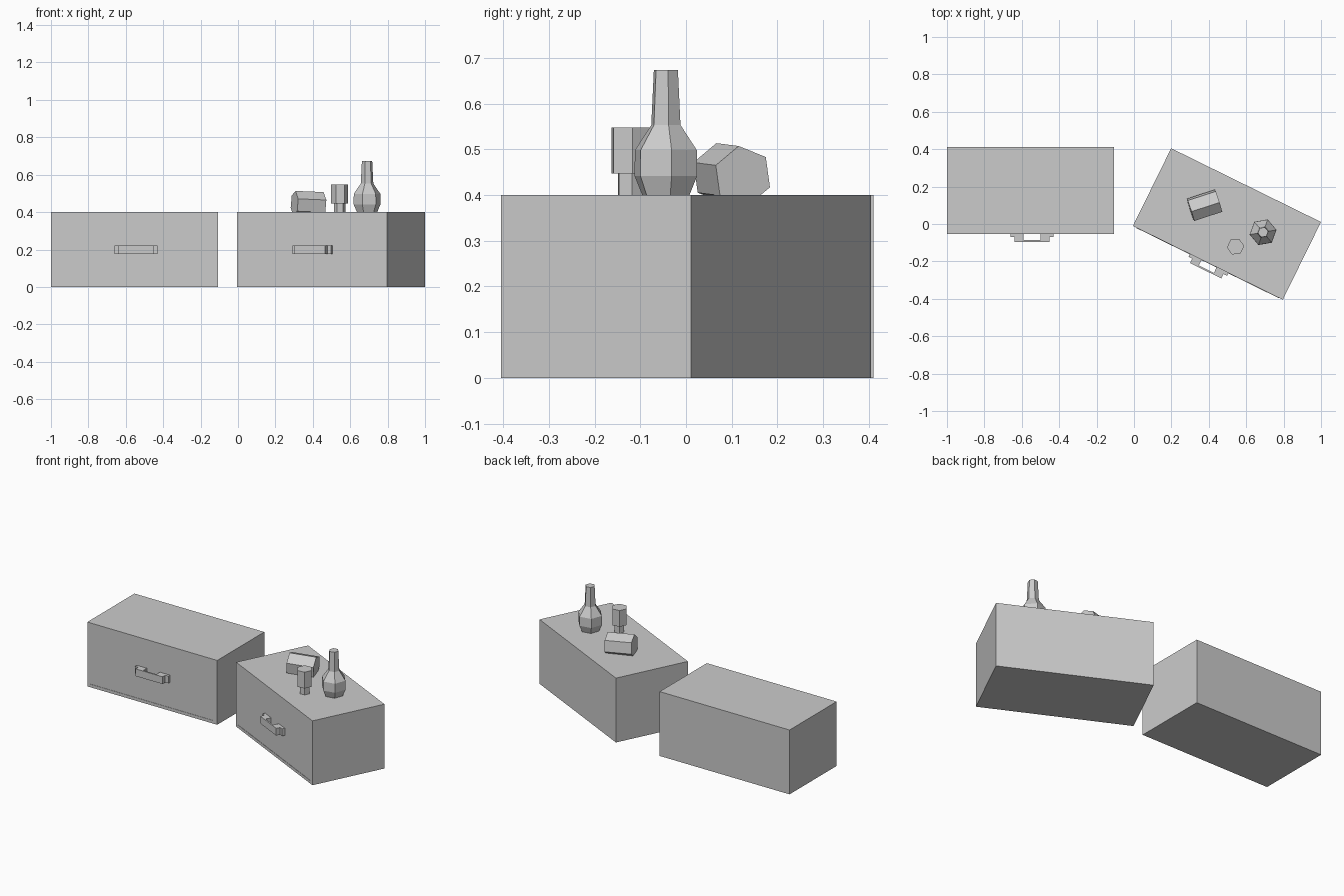
import bpy, bmesh
from math import cos, sin, pi, radians
from mathutils import Matrix, Vector

if "Cube" in bpy.data.objects:
    bpy.data.objects.remove(bpy.data.objects["Cube"])

GREY = (0.6, 0.6, 0.6, 1)
grey = bpy.data.materials.new("plain grey")
grey.use_nodes = True
grey.diffuse_color = GREY
grey.node_tree.nodes["Principled BSDF"].inputs["Base Color"].default_value = GREY


def add_object(name, bm, matrix):
    bmesh.ops.recalc_face_normals(bm, faces=bm.faces)
    mesh = bpy.data.meshes.new(name)
    bm.to_mesh(mesh)
    bm.free()
    mesh.materials.append(grey)
    obj = bpy.data.objects.new(name, mesh)
    obj.matrix_world = matrix
    bpy.context.collection.objects.link(obj)
    return obj


def box(name, size, centre, matrix):
    bm = bmesh.new()
    bmesh.ops.create_cube(bm, size=1)
    bmesh.ops.scale(bm, vec=size, verts=bm.verts)
    return add_object(name, bm, matrix @ Matrix.Translation(centre))


def extrude_outline(name, outline, height, matrix):
    bm = bmesh.new()
    face = bm.faces.new([bm.verts.new((x, y, 0)) for x, y in outline])
    new = bmesh.ops.extrude_face_region(bm, geom=[face])["geom"]
    verts = [v for v in new if isinstance(v, bmesh.types.BMVert)]
    bmesh.ops.translate(bm, vec=(0, 0, height), verts=verts)
    return add_object(name, bm, matrix)


def turned_hexagon(name, profile, matrix, turn=0):
    """Six-sided turned form from (radius, height) pairs."""
    bm = bmesh.new()
    rings = [[bm.verts.new((r * cos(turn + i * pi / 3), r * sin(turn + i * pi / 3), z))
              for i in range(6)] for r, z in profile]
    for low, high in zip(rings, rings[1:]):
        for i in range(6):
            j = (i + 1) % 6
            bm.faces.new((low[i], low[j], high[j], high[i]))
    bm.faces.new(rings[0])
    bm.faces.new(rings[-1])
    return add_object(name, bm, matrix)


WIDTH, DEPTH, HEIGHT = 0.893, 0.463, 0.4

# Half of the stepped handle, mirrored to the full outline
half = [(0.115, 0), (0.115, -0.017), (0.093, -0.017), (0.093, -0.043)]
inner = [(0.045, 0), (0.045, -0.034)]
handle = half + [(-x, y) for x, y in reversed(half)]
handle += [(-x, y) for x, y in inner] + list(reversed(inner))


def drawer(side, x, y, angle):
    place = Matrix.Translation((x, y, 0)) @ Matrix.Rotation(radians(angle), 4, "Z")
    box(side + "_drawer", (WIDTH, DEPTH, HEIGHT), (0, 0, HEIGHT / 2), place)
    box(side + "_bottom_trim", (0.85, 0.004, 0.004), (0, -DEPTH / 2, 0.018), place)
    front = Matrix.Translation((0.008, -DEPTH / 2, 0.177))
    extrude_outline(side + "_handle", handle, 0.045, place @ front)


drawer("right", -0.553, 0.179, 0)
drawer("left", 0.497, 0, -26.2)

# Bottle standing on the left drawer
turned_hexagon("bottle", [(0.055, 0), (0.073, 0.042), (0.072, 0.098),
                          (0.034, 0.153), (0.028, 0.273)],
               Matrix.Translation((0.69, -0.044, HEIGHT)), radians(10))

# Stemmed cup
turned_hexagon("cup", [(0.031, 0), (0.031, 0.047), (0.046, 0.047), (0.046, 0.148)],
               Matrix.Translation((0.543, -0.121, HEIGHT)), radians(5))

# Six-sided jar lying on its side, slightly tilted
axis = Vector((cos(radians(18)), sin(radians(18)), -0.04)).normalized()
side = Vector((0, 0, 1)).cross(axis).normalized()
up = axis.cross(side)
lying = Matrix((side, up, axis)).transposed().to_4x4()
turned_hexagon("fallen_jar", [(0.067, -0.079), (0.067, 0.079)],
               Matrix.Translation((0.377, 0.1, 0.444)) @ lying, radians(39))
